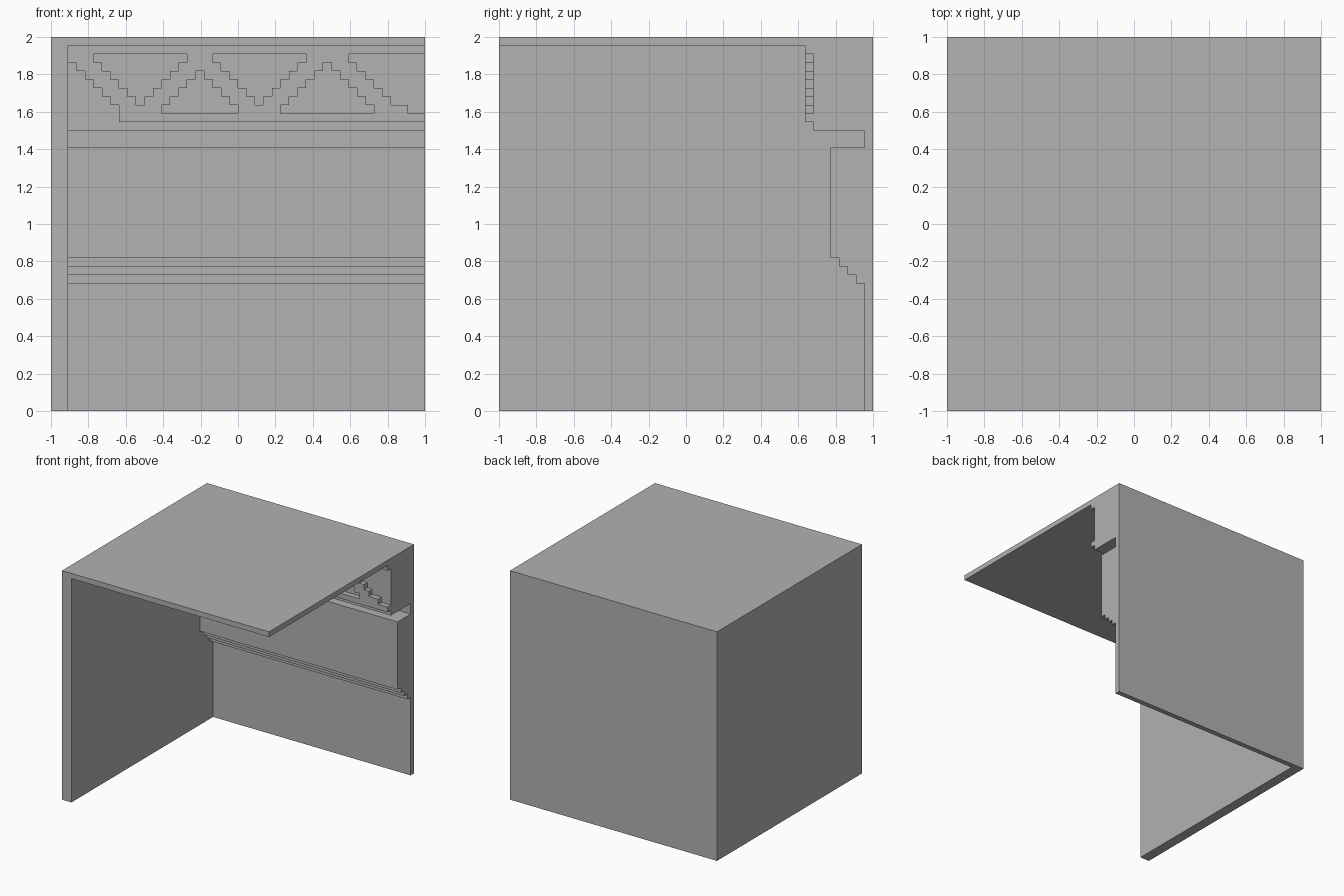
import bpy
import bmesh

if "Cube" in bpy.data.objects:
    bpy.data.objects.remove(bpy.data.objects["Cube"], do_unlink=True)

CELLS = 44                 # the model is laid out on a square module
U = 2 / CELLS

plaster = bpy.data.materials.new("plain_grey")
plaster.use_nodes = True
GREY = (0.445, 0.445, 0.445, 1)
plaster.diffuse_color = GREY
plaster.node_tree.nodes["Principled BSDF"].inputs["Base Color"].default_value = GREY


def at(i, j, k):
    """Module coordinates to model coordinates."""
    return (i * U - 1, j * U - 1, k * U)


def finish(name, bm):
    bmesh.ops.recalc_face_normals(bm, faces=bm.faces)
    mesh = bpy.data.meshes.new(name)
    bm.to_mesh(mesh)
    bm.free()
    mesh.materials.append(plaster)
    obj = bpy.data.objects.new(name, mesh)
    bpy.context.collection.objects.link(obj)
    return obj


def extrude(bm, faces, offset):
    ext = bmesh.ops.extrude_face_region(bm, geom=faces, use_keep_orig=True)
    verts = [g for g in ext["geom"] if isinstance(g, bmesh.types.BMVert)]
    bmesh.ops.translate(bm, verts=verts, vec=offset)


def prism(name, profile, x0, x1):
    """Extrude a (y, z) profile along x."""
    bm = bmesh.new()
    face = bm.faces.new([bm.verts.new(at(x0, y, z)) for y, z in profile])
    extrude(bm, [face], ((x1 - x0) * U, 0, 0))
    return finish(name, bm)


def rect(y0, y1, z0, z1):
    return [(y0, z0), (y1, z0), (y1, z1), (y0, z1)]


ROOF = CELLS - 1           # underside of the roof
WALL = 2                   # side wall thickness

# Side wall and roof slab
prism("side_wall", rect(0, CELLS, 0, ROOF), 0, WALL)
prism("roof", rect(0, CELLS, ROOF, CELLS), 0, CELLS)

# Back wall: thin base, stepped corbel, thick panel, deep groove, frieze backing
profile = [(CELLS, 0), (43, 0)]
for step in range(4):
    profile += [(43 - step, 15 + step), (42 - step, 15 + step)]
profile += [(39, 31), (43, 31), (43, 33), (37, 33), (37, ROOF), (CELLS, ROOF)]
prism("back_wall", profile, WALL, CELLS)

# Frieze recesses: stepped triangles pointing down and up
recessed = set()


def triangle(left, right, row, direction):
    while left < right:
        recessed.update((i, row) for i in range(left, right))
        left, right, row = left + 1, right - 1, row + direction


triangle(5, 16, 41, -1)
triangle(19, 30, 41, -1)
triangle(13, 22, 35, 1)
triangle(27, 38, 35, 1)
for n in range(6):
    recessed.update((WALL + n, k) for k in range(34, 41 - n))     # left end
    recessed.update((i, 41 - n) for i in range(35 + n, CELLS))    # right end
recessed.update((i, 35) for i in range(42, CELLS))

# Raised zigzag of the frieze
bm = bmesh.new()
corners = {}


def corner(i, k):
    if (i, k) not in corners:
        corners[i, k] = bm.verts.new(at(i, 37, k))
    return corners[i, k]


raised = []
for i in range(WALL, CELLS):
    for k in range(34, ROOF):
        if (i, k) not in recessed:
            raised.append(bm.faces.new([corner(i, k), corner(i + 1, k),
                                        corner(i + 1, k + 1), corner(i, k + 1)]))
extrude(bm, raised, (0, -U, 0))
finish("zigzag_frieze", bm)
